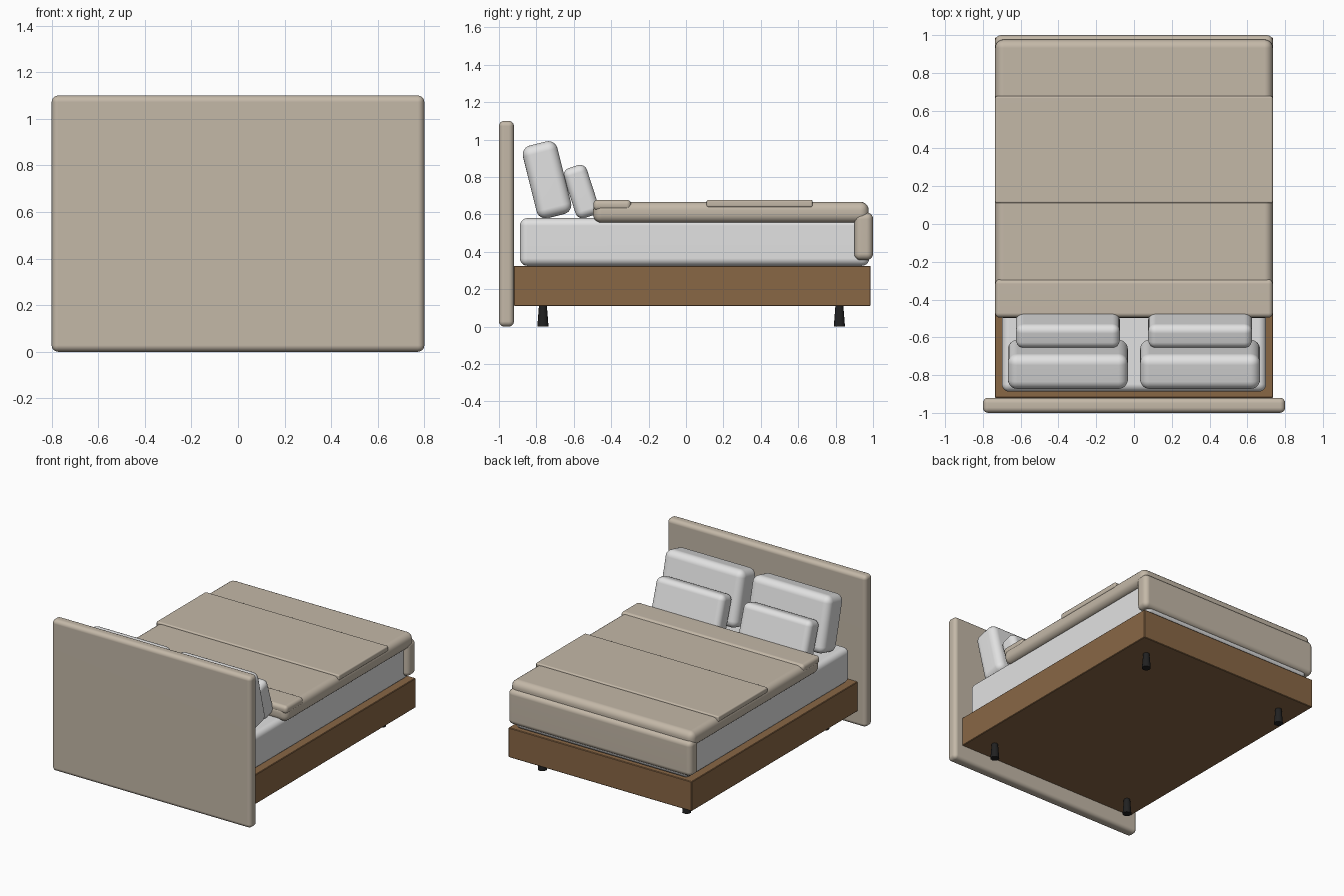
import bpy, bmesh, math

if "Cube" in bpy.data.objects:
    bpy.data.objects.remove(bpy.data.objects["Cube"])


def material(name, rgb):
    m = bpy.data.materials.new(name)
    m.diffuse_color = (*rgb, 1)
    m.use_nodes = True
    m.node_tree.nodes["Principled BSDF"].inputs["Base Color"].default_value = m.diffuse_color
    return m


FABRIC = material("taupe_fabric", (0.55, 0.48, 0.39))
WHITE = material("white_linen", (0.76, 0.76, 0.76))
WOOD = material("brown_wood", (0.25, 0.135, 0.06))
BLACK = material("black_metal", (0.015, 0.015, 0.015))


def finish(name, bm, mat):
    me = bpy.data.meshes.new(name)
    bm.to_mesh(me)
    bm.free()
    me.materials.append(mat)
    ob = bpy.data.objects.new(name, me)
    bpy.context.collection.objects.link(ob)
    return ob


def box(name, lo, hi, bevel, mat, tilt=0, segments=5):
    """Rounded box between two corners, optionally tilted back about x."""
    bm = bmesh.new()
    bmesh.ops.create_cube(bm, size=1)
    for v in bm.verts:
        v.co = [c * (b - a) for c, a, b in zip(v.co, lo, hi)]
    bmesh.ops.bevel(bm, geom=bm.edges[:], offset=bevel, segments=segments,
                    profile=0.5, affect='EDGES')
    for f in bm.faces:
        f.smooth = segments > 1
    ob = finish(name, bm, mat)
    ob.location = [(a + b) / 2 for a, b in zip(lo, hi)]
    ob.rotation_euler.x = tilt
    if segments > 1:
        wn = ob.modifiers.new("weighted_normals", 'WEIGHTED_NORMAL')
        wn.keep_sharp = True
    return ob


def pillow(name, x, y, z, w, t, h, bevel, degrees):
    box(name, (x - w / 2, y - t / 2, z - h / 2), (x + w / 2, y + t / 2, z + h / 2),
        bevel, WHITE, math.radians(degrees), 6)


# Frame
box("headboard", (-0.80, -1.0, 0.0), (0.80, -0.92, 1.10), 0.028, FABRIC)
box("bed_base", (-0.737, -0.92, 0.11), (0.737, 0.987, 0.325), 0.004, WOOD, segments=1)

# Mattress and bedding
box("mattress", (-0.70, -0.888, 0.325), (0.70, 0.98, 0.58), 0.04, WHITE)
box("duvet", (-0.735, -0.497, 0.555), (0.735, 0.977, 0.667), 0.045, FABRIC)
box("duvet_foot_drop", (-0.737, 0.90, 0.355), (0.737, 1.0, 0.61), 0.035, FABRIC)
box("duvet_fold", (-0.735, -0.495, 0.62), (0.735, -0.293, 0.678), 0.024, FABRIC)
box("throw_blanket", (-0.735, 0.11, 0.638), (0.735, 0.677, 0.678), 0.01, FABRIC, segments=3)

for side, s in (("left", -1), ("right", 1)):
    # Pillows leaning on the headboard
    pillow("large_pillow_" + side, 0.35 * s, -0.743, 0.785, 0.635, 0.19, 0.40, 0.05, 14)
    pillow("small_pillow_" + side, 0.35 * s, -0.56, 0.722, 0.55, 0.13, 0.28, 0.04, 18)
    # Tapered feet, wider at the floor
    for end, y in (("head", -0.765), ("foot", 0.82)):
        bm = bmesh.new()
        bmesh.ops.create_cone(bm, cap_ends=True, segments=16, radius1=0.03,
                              radius2=0.021, depth=0.115)
        for f in bm.faces:
            f.smooth = len(f.verts) == 4
        leg = finish(f"leg_{end}_{side}", bm, BLACK)
        leg.location = (0.58 * s, y, 0.0575)
